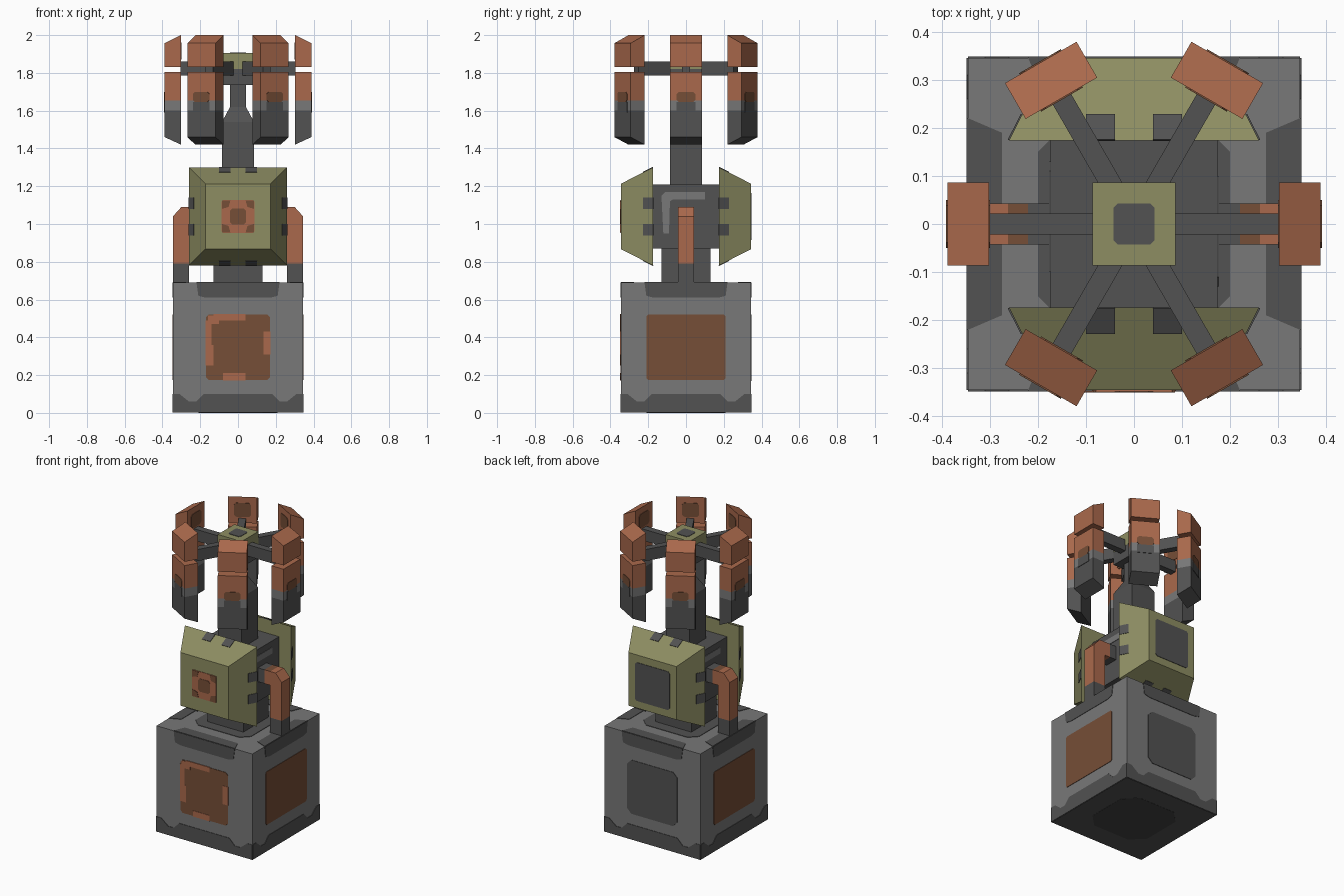
import bpy, bmesh, math
from mathutils import Matrix, Vector

if "Cube" in bpy.data.objects:
    bpy.data.objects.remove(bpy.data.objects["Cube"])


def material(name, rgb):
    m = bpy.data.materials.new(name)
    m.use_nodes = True
    lin = [((c / 255 + 0.055) / 1.055) ** 2.4 for c in rgb] + [1.0]
    m.diffuse_color = lin
    m.node_tree.nodes["Principled BSDF"].inputs["Base Color"].default_value = lin
    return m


DARK = material("dark grey", (82, 82, 82))
MID = material("mid grey", (120, 120, 120))
ORANGE = material("copper orange", (170, 105, 76))
BROWN = material("rust brown", (118, 78, 55))
OLIVE = material("olive", (141, 141, 98))
COAL = material("charcoal", (66, 66, 66))

X, Y, Z = Vector((1, 0, 0)), Vector((0, 1, 0)), Vector((0, 0, 1))


def turn(degrees, axis="Z"):
    return Matrix.Rotation(math.radians(degrees), 4, axis)


def frame(origin, u, v):
    # local x, y, z become u, v and the outward normal
    u, v = u.normalized(), v.normalized()
    m = Matrix((u, v, u.cross(v))).transposed().to_4x4()
    m.translation = origin
    return m


def finish(name, bm, mats, rule=None, matrix=None):
    if matrix:
        bm.transform(matrix)
    bmesh.ops.recalc_face_normals(bm, faces=bm.faces)
    me = bpy.data.meshes.new(name)
    bm.to_mesh(me)
    bm.free()
    for m in mats:
        me.materials.append(m)
    if rule:
        for p in me.polygons:
            p.material_index = rule(p.center)
    ob = bpy.data.objects.new(name, me)
    bpy.context.collection.objects.link(ob)
    return ob


def add_prism(bm, points, matrix, low, high):
    rings = [[bm.verts.new(matrix @ Vector((a, b, h))) for a, b in points] for h in (low, high)]
    n = len(points)
    bm.faces.new(rings[0][::-1])
    bm.faces.new(rings[1])
    for i in range(n):
        j = (i + 1) % n
        bm.faces.new((rings[0][i], rings[0][j], rings[1][j], rings[1][i]))


def prism(name, points, matrix, half, mats, cuts=(), rule=None, move=None):
    bm = bmesh.new()
    add_prism(bm, points, matrix, -half, half)
    for co, no in cuts:
        bmesh.ops.bisect_plane(bm, geom=bm.verts[:] + bm.edges[:] + bm.faces[:],
                               plane_co=co, plane_no=no)
    return finish(name, bm, mats, rule, move)


def patches(name, mat, items, lift=0.003):
    # thin painted plates lying on flat faces
    bm = bmesh.new()
    for matrix, points in items:
        add_prism(bm, points, matrix, -0.002, lift)
    return finish(name, bm, [mat])


def loft(name, levels, mat, matrix=None):
    # square sections stacked along z
    bm = bmesh.new()
    rings = [[bm.verts.new((sx * h, sy * h, z)) for sx, sy in ((-1, -1), (1, -1), (1, 1), (-1, 1))]
             for h, z in levels]
    bm.faces.new(rings[0])
    bm.faces.new(rings[-1])
    for a, b in zip(rings, rings[1:]):
        for i in range(4):
            j = (i + 1) % 4
            bm.faces.new((a[i], a[j], b[j], b[i]))
    return finish(name, bm, [mat], matrix=matrix)


def rect(x0, x1, y0, y1, c=0.0):
    if not c:
        return [(x0, y0), (x1, y0), (x1, y1), (x0, y1)]
    return [(x0 + c, y0), (x1 - c, y0), (x1, y0 + c), (x1, y1 - c),
            (x1 - c, y1), (x0 + c, y1), (x0, y1 - c), (x0, y0 + c)]


# Base block with painted edges
B = 0.345
loft("base_block", [(B, 0.003), (B, 0.69)], MID)
sides = [turn(90 * k) @ frame(Vector((0, -B, 0)), X, Z) for k in range(4)]
tops = [turn(90 * k) @ frame(Vector((0, -B, 0.69)), X, Y) for k in range(4)]
foot = [(-B, 0.003), (B, 0.003), (B, 0.10), (0.31, 0.10), (0.26, 0.06), (0.22, 0.06), (0.18, 0.10),
        (-0.18, 0.10), (-0.22, 0.06), (-0.26, 0.06), (-0.31, 0.10), (-B, 0.10)]
head = [(-0.22, 0.69), (-0.21, 0.62), (-0.17, 0.61), (0.17, 0.61), (0.21, 0.62), (0.22, 0.69)]
rim = [(-0.22, 0), (0.22, 0), (0.19, 0.07), (-0.19, 0.07)]
patches("base_edge_paint", DARK, [(s, p) for s in sides for p in (foot, head)] + [(t, rim) for t in tops])
under = frame(Vector((0, 0, 0.003)), X, -Y)
patches("base_underside", DARK, [(under, rect(-B, B, -B, B))], 0.002)
patches("base_underside_centre", COAL, [(under, rect(-0.21, 0.21, -0.21, 0.21, 0.08))])
patches("base_top_centre", DARK, [(frame(Vector((0, 0, 0.69)), X, Y), rect(-0.2, 0.2, -0.2, 0.2, 0.05))])
patches("side_panels", BROWN, [(sides[k], rect(-0.21, 0.21, 0.175, 0.52, 0.01)) for k in (1, 3)])
patches("front_panel", BROWN, [(sides[0], rect(-0.17, 0.17, 0.175, 0.52, 0.015))])
patches("back_panel", DARK, [(sides[2], rect(-0.18, 0.18, 0.17, 0.52, 0.03))])
patches("front_panel_worn_edges", ORANGE, [
    (sides[0], rect(-0.173, -0.13, 0.25, 0.36)), (sides[0], rect(-0.173, -0.14, 0.36, 0.49)),
    (sides[0], rect(-0.13, 0.04, 0.49, 0.523)), (sides[0], rect(-0.16, -0.1, 0.47, 0.515)),
    (sides[0], rect(0.135, 0.173, 0.31, 0.43)), (sides[0], rect(-0.08, 0.04, 0.172, 0.21))], 0.005)

# Neck and core
loft("neck", [(0.13, 0.685), (0.13, 0.88)], DARK)
loft("core_block", [(0.174, 0.87), (0.174, 1.21)], DARK)
core_sides = [turn(90 * k) @ frame(Vector((0, -0.174, 0)), X, Z) for k in (1, 3)]
streak = [(-0.12, 0.95), (-0.09, 0.95), (-0.085, 1.12), (-0.07, 1.13), (0.10, 1.13),
          (0.10, 1.17), (-0.11, 1.17), (-0.13, 1.15)]
patches("core_streaks", MID, [(s, streak) for s in core_sides])

# Armour plates, front and back
C = 1.04
for side, angle in (("front", 0), ("back", 180)):
    place = turn(angle) @ frame(Vector((0, -0.174, C)), X, Z)
    loft(side + "_armour", [(0.26, 0), (0.173, 0.171)], OLIVE, place)
    notches = []
    for k in range(4):
        slope = place @ turn(90 * k) @ frame(Vector((0, 0.26, 0)), -X, Vector((0, -0.087, 0.171)))
        notches += [(slope, rect(0.04, 0.10, 0, 0.06)), (slope, rect(-0.10, -0.04, 0, 0.06))]
    patches(side + "_armour_notches", DARK, notches)
    face = place @ Matrix.Translation((0, 0, 0.171))
    if side == "front":
        patches("front_emblem_plate", ORANGE, [(face, rect(-0.087, 0.087, -0.087, 0.087, 0.008))])
        corners = [(face @ turn(90 * k), [(0.05, 0.05), (0.085, 0.04), (0.085, 0.085), (0.04, 0.085)])
                   for k in range(4)]
        patches("front_emblem_marks", BROWN, corners + [(face, rect(-0.042, 0.042, -0.042, 0.042, 0.012))], 0.005)
    else:
        patches("back_armour_panel", DARK, [(face, rect(-0.125, 0.125, -0.125, 0.125, 0.012))])

# Side pipes
pipe = [(0.17, 1.0), (0.26, 1.0), (0.26, 0.685), (0.345, 0.685), (0.345, 1.04), (0.30, 1.09), (0.17, 1.09)]


def pipe_rule(c):
    if c.z < 0.79 or abs(c.x) < 0.22:
        return 0
    return 1 if abs(c.x) < 0.262 and c.z > 1.0 else 2


for side, angle in (("left", 0), ("right", 180)):
    prism(side + "_pipe", pipe, frame(Vector(), X, Z), 0.043, [DARK, BROWN, ORANGE],
          [((0, 0, 0.79), Z), ((0.22, 0, 0), X), ((0.262, 0, 0), X)], pipe_rule, turn(angle))

# Mast and hub
loft("mast", [(0.085, 1.2), (0.085, 1.54), (0.042, 1.62), (0.042, 1.75)], DARK)
loft("hub_lower", [(0.085, 1.735), (0.085, 1.82)], DARK)
loft("hub_cap", [(0.086, 1.82), (0.086, 1.905)], OLIVE)
patches("hub_top_mark", DARK, [(frame(Vector((0, 0, 1.905)), X, Y), rect(-0.043, 0.043, -0.043, 0.043, 0.01))])

# Ring of six arms carrying split pads
upper = [(0.302, 1.83), (0.388, 1.83), (0.388, 1.957), (0.302, 2.0)]
lower = [(0.302, 1.42), (0.388, 1.46), (0.388, 1.805), (0.302, 1.805)]
brown_marks, dark_marks = [], []
for k in range(6):
    spin = turn(60 * k)
    radial = frame(Vector(), X, Z)
    prism(f"arm_{k + 1}", rect(0.03, 0.304, 1.785, 1.86), radial, 0.022, [DARK], move=spin)
    prism(f"upper_pad_{k + 1}", upper, radial, 0.086, [ORANGE], move=spin)
    prism(f"lower_pad_{k + 1}", lower, radial, 0.086, [DARK, MID, ORANGE],
          [((0, 0, 1.60), Z), ((0, 0, 1.655), Z)],
          lambda c: 0 if c.z < 1.60 else (1 if c.z < 1.655 else 2), spin)
    outer = spin @ frame(Vector((0.388, 0, 0)), Y, Z)
    inner = spin @ frame(Vector((0.302, 0, 0)), -Y, Z)
    brown_marks += [(outer, rect(-0.05, 0.05, 1.645, 1.70, 0.012)),
                    (inner, rect(-0.05, 0.05, 1.87, 1.96, 0.012))]
    dark_marks += [(outer, rect(-0.05, 0.05, 1.59, 1.645))]
patches("pad_rust_marks", BROWN, brown_marks)
patches("pad_dark_marks", DARK, dark_marks)
